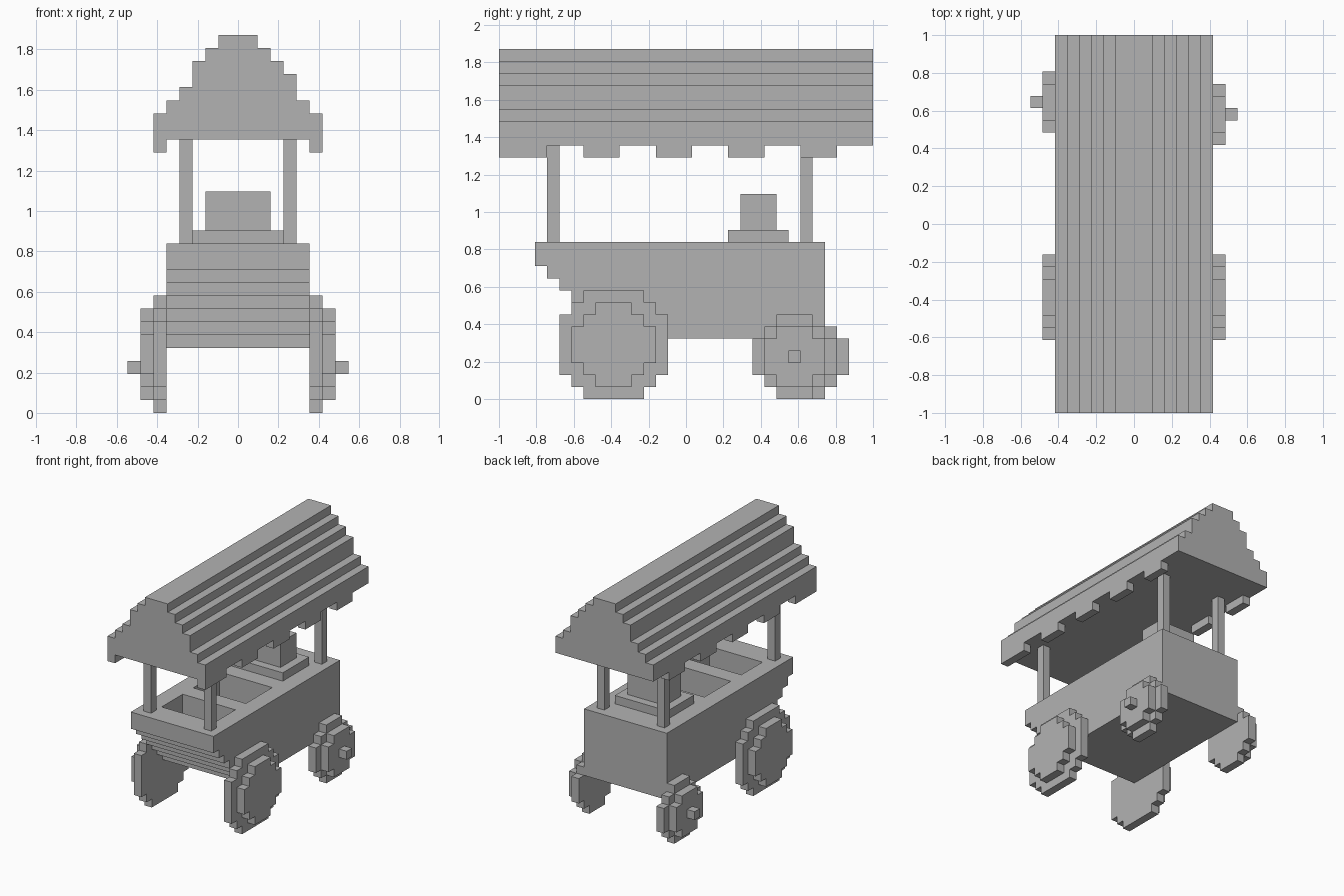
import bpy
import bmesh
from mathutils import Vector

U = 2 / 31  # edge length of one block

cube = bpy.data.objects.get("Cube")
if cube:
    bpy.data.objects.remove(cube, do_unlink=True)

grey = bpy.data.materials.new("plain_grey")
grey.use_nodes = True
grey.diffuse_color = (0.45, 0.45, 0.45, 1)
grey.node_tree.nodes["Principled BSDF"].inputs["Base Color"].default_value = grey.diffuse_color


def stepped(rows):
    """Outline of stacked rows, each (bottom, top, left, right), lowest first."""
    points = []
    for low, high, _, right in rows:
        points += [(right, low), (right, high)]
    for low, high, left, _ in reversed(rows):
        points += [(left, high), (left, low)]
    return [p for i, p in enumerate(points) if p != points[i - 1]]


def extrude(name, outline, axis, start, end):
    """Extrude an upright outline along x or y, in block units."""
    def place(p):
        return Vector((start, p[0], p[1]) if axis == "x" else (p[0], start, p[1])) * U
    bm = bmesh.new()
    face = bm.faces.new([bm.verts.new(place(p)) for p in outline])
    grown = bmesh.ops.extrude_face_region(bm, geom=[face])["geom"]
    shift = Vector((1, 0, 0) if axis == "x" else (0, 1, 0)) * (end - start) * U
    bmesh.ops.translate(bm, vec=shift, verts=[v for v in grown if isinstance(v, bmesh.types.BMVert)])
    bmesh.ops.recalc_face_normals(bm, faces=bm.faces)
    mesh = bpy.data.meshes.new(name)
    bm.to_mesh(mesh)
    bm.free()
    mesh.materials.append(grey)
    obj = bpy.data.objects.new(name, mesh)
    bpy.context.collection.objects.link(obj)
    return obj


def box(name, x, y, z):
    return extrude(name, stepped([(z[0], z[1], y[0], y[1])]), "x", x[0], x[1])


def disc(name, size, y, z, x0, x1):
    """Blocky round plate, size blocks across, with two-step corners when large."""
    rows = []
    steps = 1 if size == 5 else 2
    for i in range(size):
        inset = max(0, steps - min(i, size - 1 - i))
        half = size / 2 - inset
        rows.append((z - size / 2 + i, z - size / 2 + i + 1, y - half, y + half))
    # merge equal rows
    merged = []
    for row in rows:
        if merged and merged[-1][2:] == row[2:]:
            row = (merged.pop()[0],) + row[1:]
        merged.append(row)
    return extrude(name, stepped(merged), "x", x0, x1)


# Cart body, with an undercut stepped front
body_rows = [(5 + i, 6 + i, -6.5 - i, 11.5) for i in range(6)] + [(11, 13, -12.5, 11.5)]
body = extrude("cart_body", stepped(body_rows), "x", -5.5, 5.5)

# Two open bins in the counter
for y in ((-9.5, -5.5), (-3.5, 1.5)):
    cutter = box("bin_cutter", (-3.5, 3.5), y, (9, 14))
    cutter.hide_render = True
    mod = body.modifiers.new("bin", "BOOLEAN")
    mod.operation = "DIFFERENCE"
    mod.solver = "EXACT"
    mod.object = cutter
    bpy.context.view_layer.objects.active = body
    bpy.ops.object.modifier_apply(modifier=mod.name)
    bpy.data.objects.remove(cutter, do_unlink=True)

# Raised box at the back of the counter
box("box_base", (-3.5, 3.5), (3.5, 8.5), (13, 14))
box("box_top", (-2.5, 2.5), (4.5, 7.5), (14, 17))

# Roof
roof_rows = [(21, 23, -6.5, 6.5), (23, 24, -5.5, 5.5), (24, 25, -4.5, 4.5), (25, 26, -3.5, 4.5),
             (26, 27, -3.5, 3.5), (27, 28, -2.5, 2.5), (28, 29, -1.5, 1.5)]
extrude("roof", stepped(roof_rows), "y", -15.5, 15.5)

# Posts, valance and wheels on each side
for side, s in (("left", 1), ("right", -1)):
    for end, y in (("front", -11.5), ("back", 9.5)):
        box(f"{side}_{end}_post", (s * 3.5, s * 4.5), (y, y + 1), (13, 21))
    for i in range(5):
        start = -14.5 + 6 * i
        box(f"{side}_valance_{i + 1}", (s * 5.5, s * 6.5), (start - (i == 0), start + 3), (20, 21))
    disc(f"{side}_front_wheel", 9, -6, 4.5, s * 5.5, s * 6.5)
    disc(f"{side}_front_wheel_plate", 7, -6, 4.5, s * 6.5, s * 7.5)
    back = 9 if s > 0 else 10
    disc(f"{side}_back_wheel", 7, back, 3.5, s * 5.5, s * 6.5)
    disc(f"{side}_back_wheel_plate", 5, back, 3.5, s * 6.5, s * 7.5)
    box(f"{side}_back_hub", (s * 7.5, s * 8.5), (back - 0.5, back + 0.5), (3, 4))
